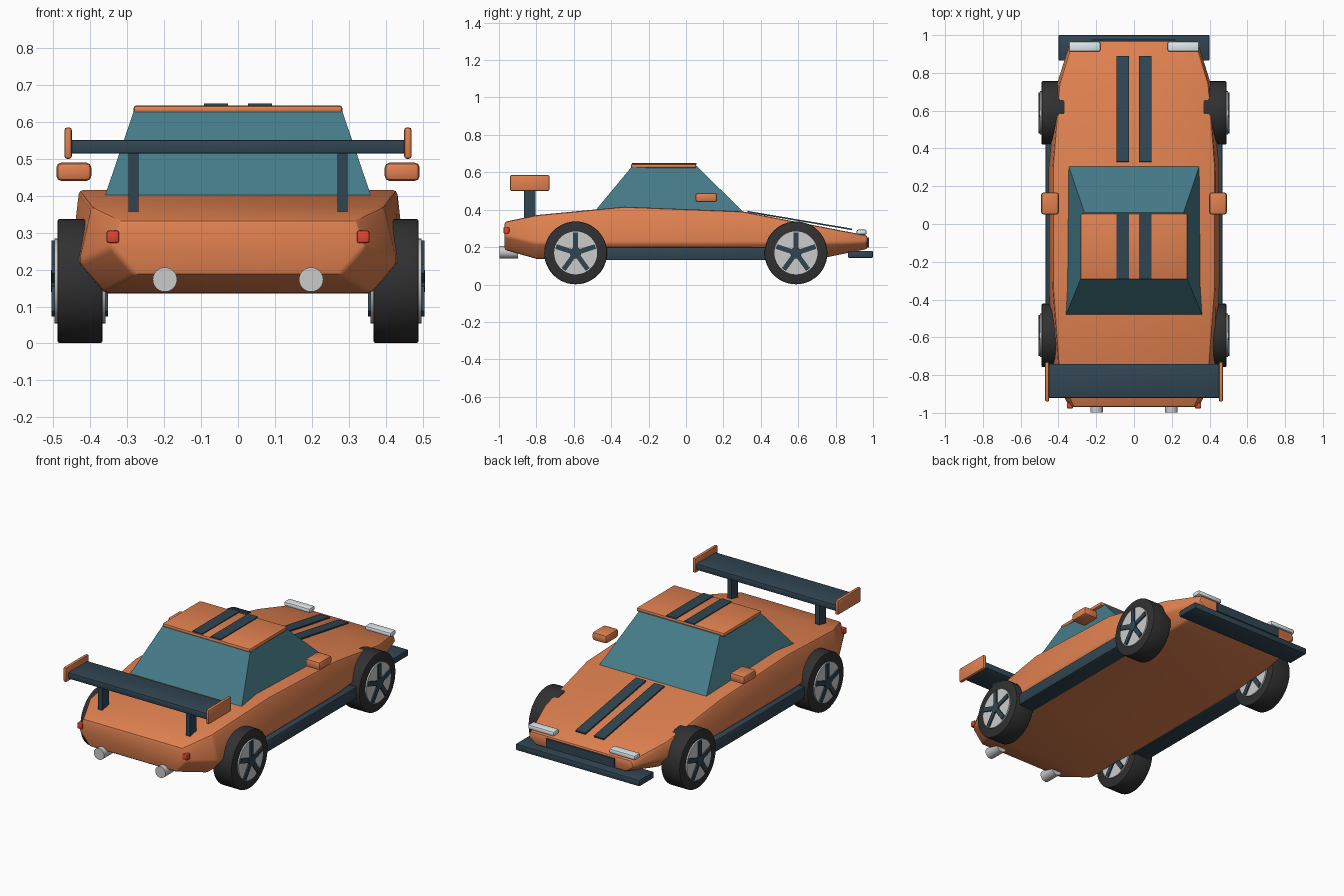
import bpy, bmesh, math
from mathutils import Matrix, Vector

if "Cube" in bpy.data.objects:
    bpy.data.objects.remove(bpy.data.objects["Cube"])


def material(name, rgb):
    m = bpy.data.materials.new(name)
    m.diffuse_color = (*rgb, 1)
    m.use_nodes = True
    m.node_tree.nodes["Principled BSDF"].inputs["Base Color"].default_value = m.diffuse_color
    return m


ORANGE = material("orange_paint", (0.75, 0.22, 0.08))
NAVY = material("dark_trim", (0.03, 0.06, 0.085))
GLASS = material("tinted_glass", (0.06, 0.2, 0.25))
RUBBER = material("rubber", (0.03, 0.03, 0.032))
LAMP = material("lamp", (0.75, 0.82, 0.85))
RED = material("red_lamp", (0.75, 0.06, 0.03))
METAL = material("metal", (0.55, 0.57, 0.58))


def finish(name, bm, mat, bevel=0.0, segments=2):
    bmesh.ops.recalc_face_normals(bm, faces=bm.faces)
    me = bpy.data.meshes.new(name)
    if bevel:
        edges = [e for e in bm.edges if e.calc_face_angle(0) > 0.35]
        bmesh.ops.bevel(bm, geom=edges, offset=bevel, segments=segments,
                        profile=0.5, affect='EDGES', clamp_overlap=True)
    bm.to_mesh(me)
    bm.free()
    me.shade_smooth()
    me.set_sharp_from_angle(angle=math.radians(30))
    me.materials.append(mat)
    ob = bpy.data.objects.new(name, me)
    bpy.context.collection.objects.link(ob)
    return ob


def box(name, x, y, z, mat, bevel=0.0, tilt=0.0):
    """Box from (min, max) ranges, optionally tilted about x."""
    bm = bmesh.new()
    size = [b - a for a, b in (x, y, z)]
    mid = Vector([(a + b) / 2 for a, b in (x, y, z)])
    bmesh.ops.create_cube(bm, size=1, matrix=Matrix.Diagonal((*size, 1)))
    bm.transform(Matrix.Translation(mid) @ Matrix.Rotation(tilt, 4, 'X'))
    return finish(name, bm, mat, bevel)


def pair(name, x, y, z, mat, bevel=0.0, tilt=0.0):
    box("right_" + name, x, y, z, mat, bevel, tilt)
    box("left_" + name, (-x[1], -x[0]), y, z, mat, bevel, tilt)


def cylinder(name, radius, depth, centre, axis, mat, sides=40, bevel=0.0):
    bm = bmesh.new()
    bmesh.ops.create_cone(bm, cap_ends=True, segments=sides,
                          radius1=radius, radius2=radius, depth=depth)
    turn = Matrix.Rotation(math.pi / 2, 4, 'Y' if axis == 'X' else 'X')
    bm.transform(Matrix.Translation(centre) @ turn)
    return finish(name, bm, mat, bevel)


def loft(name, rings, mat, bevel=0.0):
    bm = bmesh.new()
    loops = [[bm.verts.new(p) for p in ring] for ring in rings]
    n = len(loops[0])
    for a, b in zip(loops, loops[1:]):
        for i in range(n):
            j = (i + 1) % n
            bm.faces.new((a[i], a[j], b[j], b[i]))
    bm.faces.new(loops[0])
    bm.faces.new(loops[-1])
    return finish(name, bm, mat, bevel)


# Body: hexagonal sections (y, bottom w/z, waist w/z, top w/z)
sections = [
    (-0.97, 0.28, 0.185, 0.345, 0.26, 0.32, 0.335),
    (-0.80, 0.36, 0.137, 0.43, 0.22, 0.395, 0.371),
    (-0.33, 0.37, 0.135, 0.453, 0.22, 0.43, 0.416),
    (0.30, 0.37, 0.135, 0.453, 0.22, 0.43, 0.391),
    (0.74, 0.34, 0.143, 0.41, 0.22, 0.395, 0.306),
    (0.97, 0.29, 0.19, 0.34, 0.225, 0.325, 0.262),
]
loft("body", [[(-a, y, za), (a, y, za), (b, y, zb), (c, y, zc), (-c, y, zc), (-b, y, zb)]
              for y, a, za, b, zb, c, zc in sections], ORANGE, 0.012)

# Cabin glass and roof
loft("cabin_glass", [
    [(-0.362, -0.485, 0.395), (0.362, -0.485, 0.395), (0.347, 0.31, 0.385), (-0.347, 0.31, 0.385)],
    [(-0.282, -0.29, 0.63), (0.282, -0.29, 0.63), (0.262, 0.06, 0.63), (-0.262, 0.06, 0.63)],
], GLASS)
box("roof", (-0.283, 0.283), (-0.295, 0.055), (0.622, 0.645), ORANGE, 0.009)

# Racing stripes
pair("roof_stripe", (0.027, 0.092), (-0.29, 0.055), (0.642, 0.65), NAVY)
pair("hood_stripe", (0.027, 0.092), (0.325, 0.892), (0.338, 0.346), NAVY,
     tilt=-math.atan2(0.095, 0.56))

# Nose: lamps, grille and splitter
pair("headlight", (0.178, 0.345), (0.912, 0.966), (0.266, 0.294), LAMP, 0.01)
box("grille", (-0.22, 0.22), (0.94, 0.978), (0.198, 0.25), NAVY)
box("front_splitter", (-0.4, 0.4), (0.865, 1.0), (0.143, 0.18), NAVY, 0.006)

# Sills and mirrors
pair("side_sill", (0.36, 0.468), (-0.45, 0.45), (0.13, 0.2), NAVY, 0.008)
pair("mirror", (0.397, 0.492), (0.05, 0.167), (0.44, 0.49), ORANGE, 0.014)

# Rear wing
box("wing_blade", (-0.455, 0.455), (-0.92, -0.74), (0.514, 0.551), NAVY, 0.006)
pair("wing_end_plate", (0.45, 0.47), (-0.94, -0.73), (0.5, 0.585), ORANGE, 0.007)
pair("wing_support", (0.27, 0.297), (-0.865, -0.805), (0.345, 0.52), NAVY)

# Tail lamps and exhausts
pair("tail_light", (0.322, 0.356), (-0.976, -0.945), (0.272, 0.306), RED, 0.006)
for side, s in (("right", 1), ("left", -1)):
    cylinder(side + "_exhaust", 0.033, 0.1, (s * 0.198, -0.948, 0.173), 'Y', METAL, 24)

# Wheels: tyre, rim disc, hub and five spokes
for end, y in (("rear", -0.59), ("front", 0.588)):
    for side, s in (("right", 1), ("left", -1)):
        name, c = f"{end}_{side}", Vector((s * 0.428, y, 0.169))
        cylinder(name + "_tyre", 0.168, 0.122, c, 'X', RUBBER, 48, 0.006)
        cylinder(name + "_rim", 0.115, 0.138, c, 'X', METAL, 40)
        bm = bmesh.new()
        for k in range(5):
            rot = Matrix.Rotation(k * math.tau / 5, 4, 'X')
            bmesh.ops.create_cube(bm, size=1, matrix=Matrix.Translation(c) @ rot
                                  @ Matrix.Translation((0, 0, 0.055))
                                  @ Matrix.Diagonal((0.153, 0.026, 0.11, 1)))
        bmesh.ops.create_cone(bm, cap_ends=True, segments=24, radius1=0.03, radius2=0.03,
                              depth=0.156, matrix=Matrix.Translation(c)
                              @ Matrix.Rotation(math.pi / 2, 4, 'Y'))
        finish(name + "_spokes", bm, NAVY)
